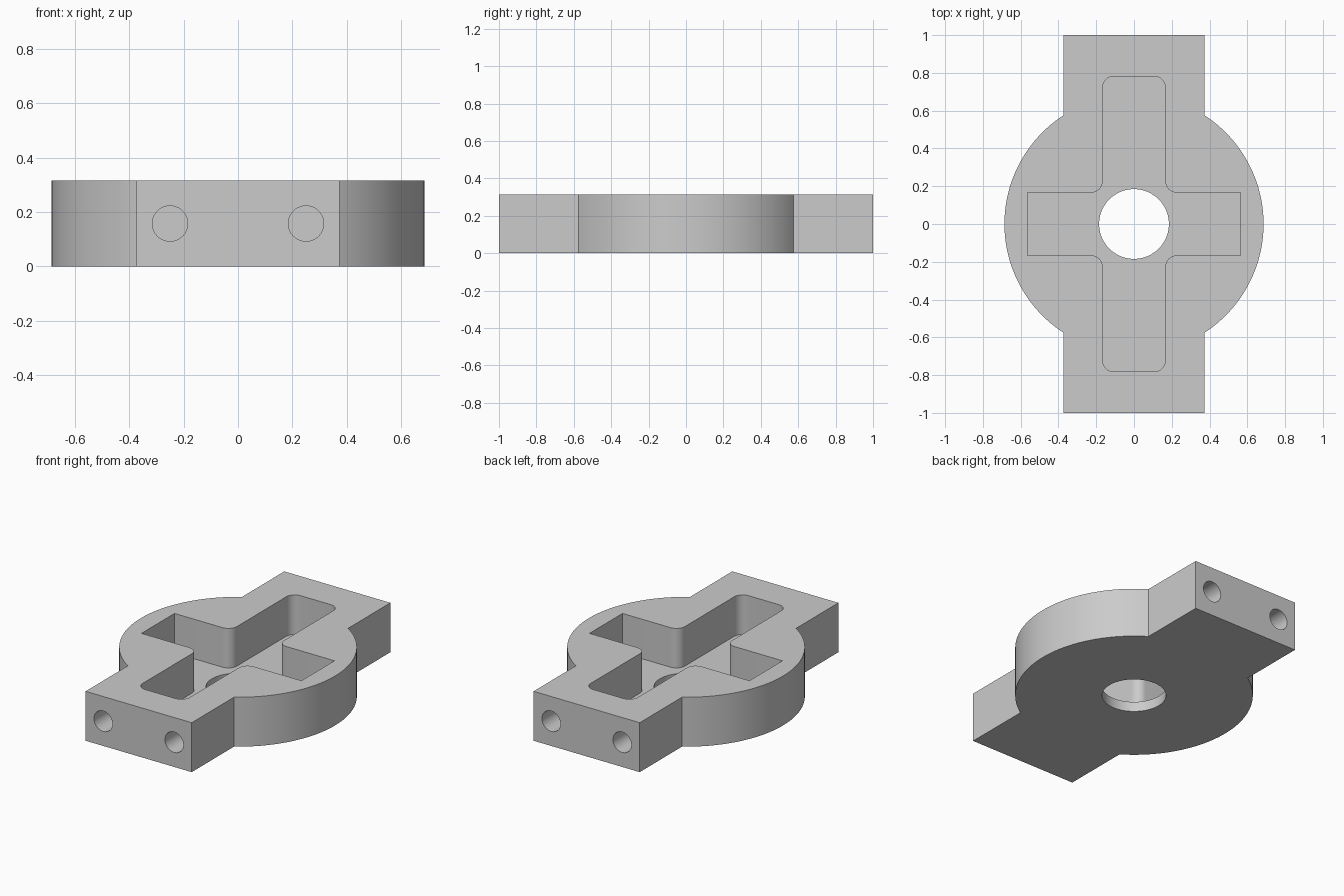
import bpy, bmesh, math
from mathutils import Matrix

if "Cube" in bpy.data.objects:
    bpy.data.objects.remove(bpy.data.objects["Cube"])

HEIGHT, FLOOR = 0.315, 0.063
DISC_R, BAR_X, BAR_Y = 0.686, 0.374, 1.0
ARM, ARM_X, ARM_Y, FILLET = 0.166, 0.564, 0.782, 0.06
BORE_R, SCREW_R, SCREW_X, SCREW_DEPTH = 0.185, 0.065, 0.25, 0.4

grey = bpy.data.materials.new("plain grey")
grey.use_nodes = True
colour = (0.6, 0.6, 0.6, 1)
grey.diffuse_color = colour
grey.node_tree.nodes["Principled BSDF"].inputs["Base Color"].default_value = colour


def arc(cx, cy, r, start, end, steps):
    """Points on an arc, angles in degrees."""
    angles = [math.radians(start + (end - start) * i / steps) for i in range(steps + 1)]
    return [(cx + r * math.cos(a), cy + r * math.sin(a)) for a in angles]


def mirror_quarter(quarter):
    """Close a counter-clockwise first-quadrant outline over both axes."""
    half = quarter + [(-x, y) for x, y in reversed(quarter)]
    return half + [(-x, -y) for x, y in half]


def finish(name, bm):
    bmesh.ops.recalc_face_normals(bm, faces=bm.faces)
    mesh = bpy.data.meshes.new(name)
    bm.to_mesh(mesh)
    bm.free()
    mesh.materials.append(grey)
    obj = bpy.data.objects.new(name, mesh)
    bpy.context.collection.objects.link(obj)
    return obj


def prism(name, outline, bottom, top):
    bm = bmesh.new()
    face = bm.faces.new([bm.verts.new((x, y, bottom)) for x, y in outline])
    side = bmesh.ops.extrude_face_region(bm, geom=[face])["geom"]
    verts = [g for g in side if isinstance(g, bmesh.types.BMVert)]
    bmesh.ops.translate(bm, verts=verts, vec=(0, 0, top - bottom))
    return finish(name, bm)


def cylinder(name, radius, depth, matrix):
    bm = bmesh.new()
    bmesh.ops.create_cone(bm, cap_ends=True, segments=48, radius1=radius,
                          radius2=radius, depth=depth, matrix=matrix)
    return finish(name, bm)


# Body: a disc with a rectangular lug at each end
meet = math.degrees(math.acos(BAR_X / DISC_R))
rim = arc(0, 0, DISC_R, 0, meet, 24)
# start just past the axis so the mirrored halves share no point
body = prism("hub_body", mirror_quarter(rim[1:] + [(BAR_X, BAR_Y)]), 0, HEIGHT)

# Cross-shaped pocket: rounded inner corners and long-arm ends
inner = arc(ARM + FILLET, ARM + FILLET, FILLET, 270, 180, 10)
outer = arc(ARM - FILLET, ARM_Y - FILLET, FILLET, 0, 90, 10)
cutters = [prism("pocket_cutter", mirror_quarter([(ARM_X, ARM)] + inner + outer),
                 FLOOR, HEIGHT + 0.1)]

# Central bore and blind screw holes in both lug ends
cutters.append(cylinder("bore_cutter", BORE_R, 1, Matrix()))
for x in (-SCREW_X, SCREW_X):
    for y in (-BAR_Y, BAR_Y):
        place = Matrix.Translation((x, y, HEIGHT / 2)) @ Matrix.Rotation(math.pi / 2, 4, "X")
        cutters.append(cylinder("screw_hole_cutter", SCREW_R, 2 * SCREW_DEPTH, place))

bpy.ops.object.select_all(action="DESELECT")
bpy.context.view_layer.objects.active = body
body.select_set(True)
for cutter in cutters:
    cutter.hide_render = True
    mod = body.modifiers.new("cut", "BOOLEAN")
    mod.operation, mod.solver, mod.object = "DIFFERENCE", "EXACT", cutter
    bpy.ops.object.modifier_apply(modifier=mod.name)
    bpy.data.objects.remove(cutter)

bpy.ops.object.shade_smooth_by_angle(angle=math.radians(30))
